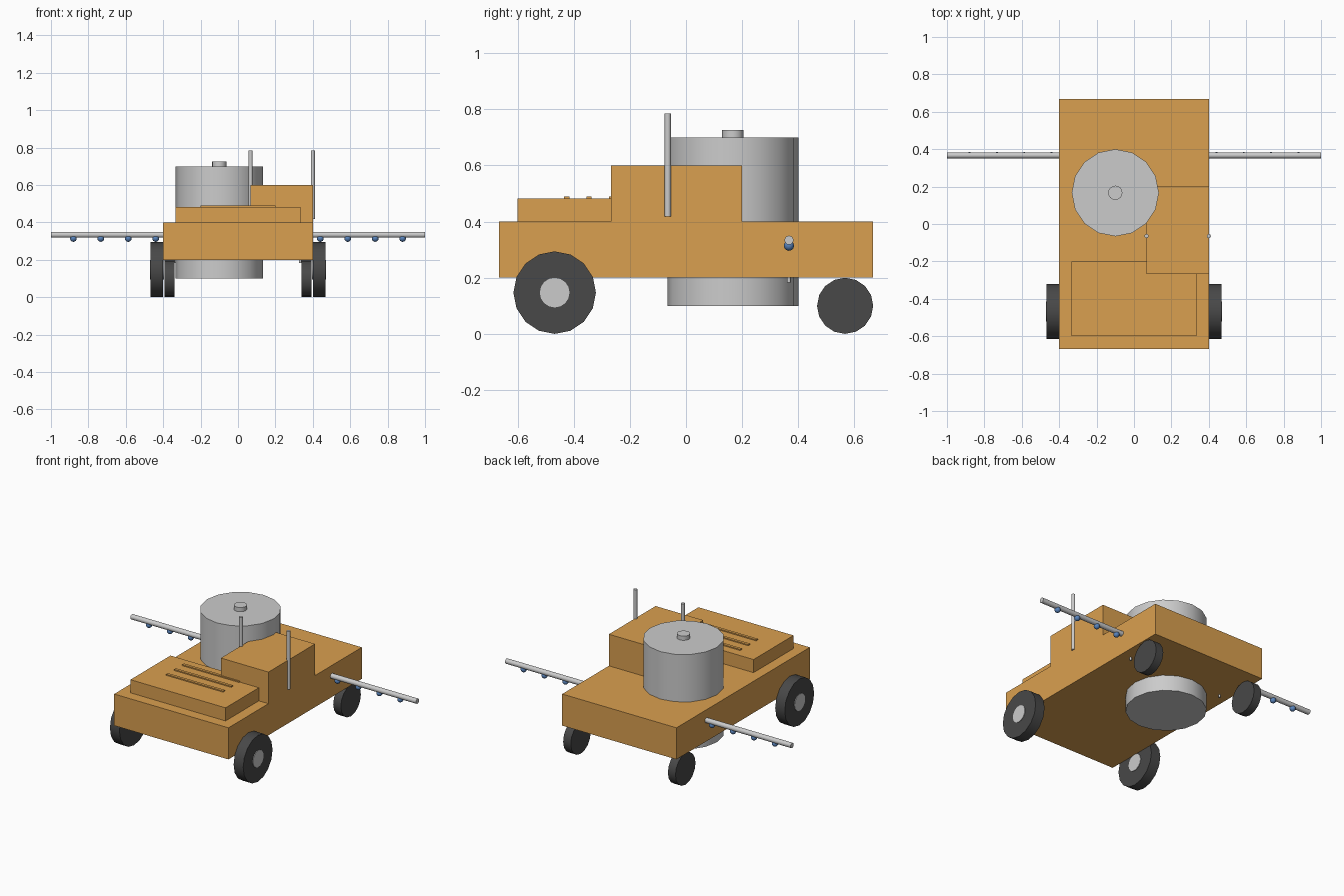
import bpy
from math import pi

if "Cube" in bpy.data.objects:
    bpy.data.objects.remove(bpy.data.objects["Cube"])


def material(name, rgb):
    m = bpy.data.materials.new(name)
    m.diffuse_color = (*rgb, 1)
    m.use_nodes = True
    m.node_tree.nodes["Principled BSDF"].inputs["Base Color"].default_value = m.diffuse_color
    return m


ORANGE = material("orange_paint", (0.70, 0.35, 0.08))
RUBBER = material("dark_rubber", (0.065, 0.065, 0.065))
BLUE = material("blue_nozzle", (0.10, 0.23, 0.50))


def finish(name, mat, smooth=False):
    ob = bpy.context.object
    ob.name = name
    if mat:
        ob.data.materials.append(mat)
    if smooth:
        bpy.ops.object.shade_smooth_by_angle(angle=pi / 6)
    return ob


def box(name, x, y, z, mat=ORANGE):
    """Box from (min, max) pairs."""
    bpy.ops.mesh.primitive_cube_add(size=1, location=[sum(p) / 2 for p in (x, y, z)])
    bpy.context.object.scale = [p[1] - p[0] for p in (x, y, z)]
    bpy.ops.object.transform_apply(location=False, rotation=False, scale=True)
    return finish(name, mat)


def cylinder(name, centre, r, length, axis="Z", mat=None, sides=16):
    rot = (0, pi / 2, 0) if axis == "X" else (0, 0, 0)
    bpy.ops.mesh.primitive_cylinder_add(vertices=sides, radius=r, depth=length,
                                        location=centre, rotation=rot)
    return finish(name, mat, True)


# Chassis, engine hood and offset cab
box("chassis", (-0.4, 0.4), (-0.667, 0.667), (0.2, 0.4))
box("hood", (-0.333, 0.333), (-0.6, -0.2), (0.4, 0.483))
box("cab", (0.067, 0.4), (-0.267, 0.2), (0.4, 0.6))

# Raised hood vents
for i, y in enumerate((-0.425, -0.345, -0.265)):
    box(f"hood_vent_{i + 1}", (-0.2, 0.2), (y - 0.009, y + 0.009), (0.475, 0.49))

# Spray tank running through the chassis, with filler cap
cylinder("tank", (-0.1, 0.167, 0.4), 0.233, 0.6)
cylinder("tank_cap", (-0.1, 0.167, 0.7133), 0.038, 0.0267)

# Upright pipes at the cab sides
for side, x in (("left", 0.067), ("right", 0.4)):
    cylinder(f"pipe_{side}", (x, -0.065, 0.601), 0.011, 0.367)

# Wheels, hubs and boom brackets on both sides
for side, s in (("left", -1), ("right", 1)):
    cylinder(f"big_wheel_{side}", (s * 0.4333, -0.468, 0.147), 0.147, 0.0667, "X", RUBBER)
    cylinder(f"wheel_hub_{side}", (s * 0.4333, -0.468, 0.147), 0.053, 0.0733, "X")
    cylinder(f"small_wheel_{side}", (s * 0.3667, 0.567, 0.1), 0.1, 0.0533, "X", RUBBER)
    cylinder(f"boom_bracket_{side}", (s * 0.333, 0.367, 0.258), 0.0065, 0.15)

# Spray boom with hanging nozzles
cylinder("spray_boom", (0, 0.367, 0.334), 0.016, 2.0, "X")
for s in (-1, 1):
    for i in range(4):
        bpy.ops.mesh.primitive_uv_sphere_add(
            segments=12, ring_count=8, radius=0.018,
            location=(s * (0.44 + 0.1467 * i), 0.367, 0.314))
        finish(f"nozzle_{'left' if s < 0 else 'right'}_{i + 1}", BLUE, True)
        bpy.ops.object.shade_smooth()
